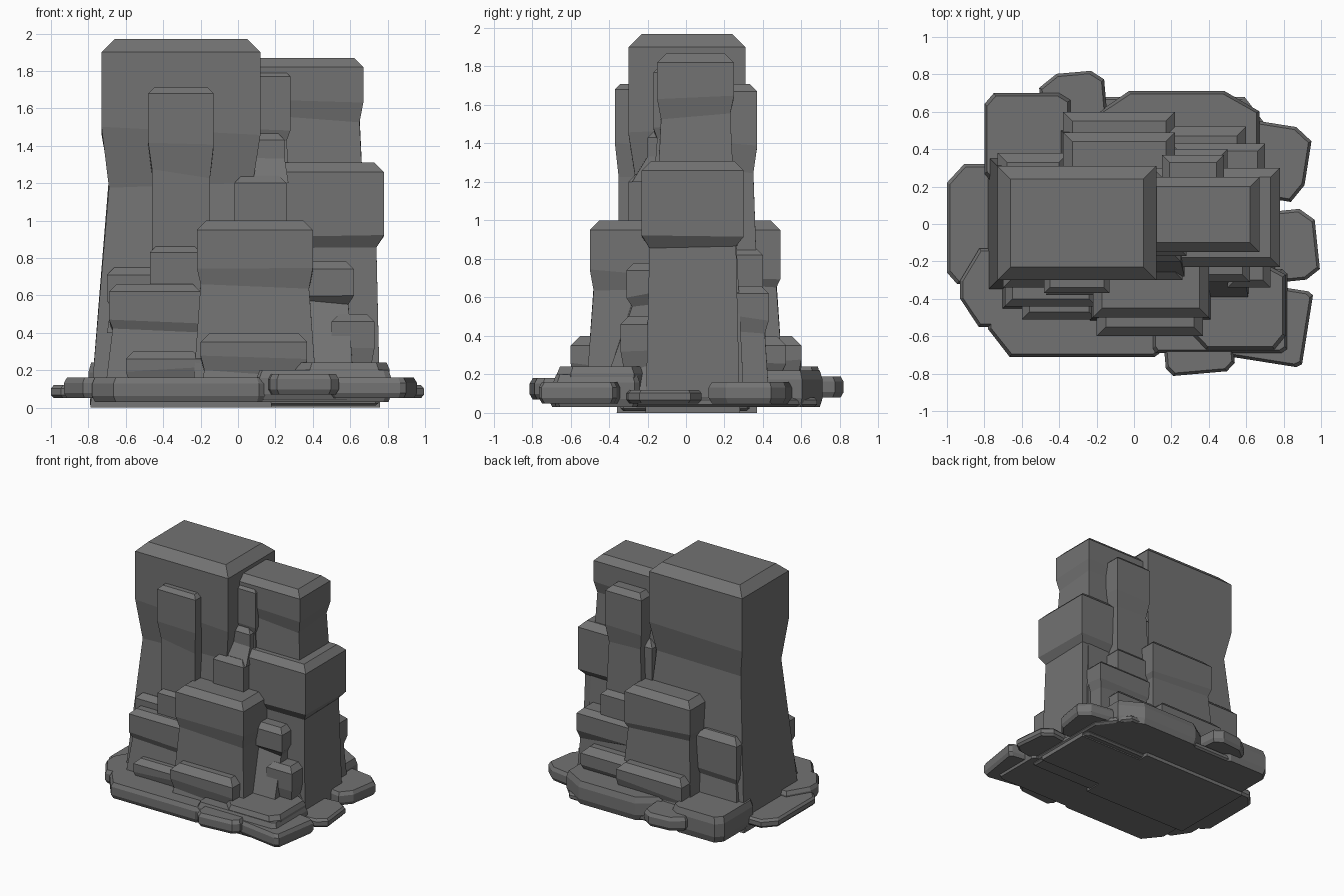
import bpy, bmesh, random
from math import radians
from mathutils import Matrix, Vector

random.seed(4)
cube = bpy.data.objects.get("Cube")
if cube:
    bpy.data.objects.remove(cube)

stone = bpy.data.materials.new("grey stone")
stone.use_nodes = True
grey = (0.17, 0.17, 0.17, 1)
stone.diffuse_color = grey
stone.node_tree.nodes["Principled BSDF"].inputs["Base Color"].default_value = grey


def loft(name, rings):
    """Skin a stack of equal-length rings and cap both ends."""
    bm = bmesh.new()
    loops = [[bm.verts.new(point) for point in ring] for ring in rings]
    for low, high in zip(loops, loops[1:]):
        for i in range(len(low)):
            j = (i + 1) % len(low)
            bm.faces.new((low[i], low[j], high[j], high[i]))
    bm.faces.new(loops[0])
    bm.faces.new(loops[-1])
    bmesh.ops.recalc_face_normals(bm, faces=bm.faces)
    mesh = bpy.data.meshes.new(name)
    bm.to_mesh(mesh)
    bm.free()
    mesh.materials.append(stone)
    bpy.context.collection.objects.link(bpy.data.objects.new(name, mesh))


def rock(name, x, y, z, ledge=None, drop=0.06, pinch=0.02, flare=0.02,
         chamfer=0.04, tilt=0.03, splay=0):
    """Upright block: splayed base, pinched waist under a ledge, worn top."""
    bottom, top = z
    if ledge is None:
        ledge = (bottom + top) / 2
    levels = [(bottom, flare, 0, splay), (ledge - drop, -pinch, tilt, 0),
              (ledge, 0, tilt, 0), (top - chamfer, 0, 0, 0), (top, -chamfer, 0, 0)]
    rings = []
    for height, grow, slope, step in levels:
        west, east = x[0] - grow, x[1] + grow
        front, back = y[0] - grow - step, y[1] + grow
        corners = ((west, front), (east, front), (east, back), (west, back))
        rings.append([(px, py, height + random.uniform(-slope, slope))
                      for px, py in corners])
    loft(name, rings)


def slab(name, x, y, z, cut=0.1, turn=0, bevel=0.015):
    """Flat stone with broken corners and a worn rim."""
    centre = Vector((sum(x) / 2, sum(y) / 2, 0))
    half_x, half_y = (x[1] - x[0]) / 2, (y[1] - y[0]) / 2
    spin = Matrix.Rotation(radians(turn), 3, "Z")
    outline = []
    for sx, sy in ((-1, -1), (1, -1), (1, 1), (-1, 1)):
        a, b = (cut * random.uniform(0.5, 1) for side in "ab")
        pair = [(sx * half_x, sy * (half_y - a)), (sx * (half_x - b), sy * half_y)]
        outline += pair if sx == sy else reversed(pair)
    low, high = z
    rim = (high - low) / 4
    rings = []
    for height, inset in ((low, bevel), (low + rim, 0), (high - rim, 0), (high, bevel)):
        scale_x, scale_y = 1 - inset / half_x, 1 - inset / half_y
        rings.append([centre + spin @ Vector((px * scale_x, py * scale_y, height))
                      for px, py in outline])
    loft(name, rings)


# Main towers
rock("tall_tower", x=(-.73, .12), y=(-.3, .31), z=(0, 1.97), ledge=1.48, drop=.27,
     pinch=.04, flare=.06, chamfer=.07, tilt=.04)
rock("second_tower", x=(0, .67), y=(-.15, .25), z=(.1, 1.87), ledge=1.65, drop=.1,
     flare=.05, chamfer=.05)
rock("right_shoulder", x=(.1, .78), y=(-.23, .3), z=(0, 1.31), ledge=.92,
     pinch=.04, flare=-.02, chamfer=.05, tilt=.01)

# Front pillars and steps
rock("front_pillar", x=(-.48, -.13), y=(-.37, -.2), z=(.7, 1.71), ledge=1.4,
     drop=.15, flare=-.02, chamfer=.03)
rock("cleft_pillar", x=(.1, .28), y=(-.17, 0), z=(.9, 1.8), ledge=1.5,
     drop=.1, chamfer=.03)
rock("cleft_ramp", x=(.08, .25), y=(-.2, 0), z=(1.2, 1.47), ledge=1.4,
     pinch=0, tilt=.01, splay=.06)
rock("cleft_step", x=(-.02, .26), y=(-.3, 0), z=(.9, 1.24), pinch=0, flare=0)
rock("front_block", x=(-.22, .4), y=(-.5, -.1), z=(.1, 1), ledge=.72, chamfer=.05)
rock("front_foot", x=(-.2, .37), y=(-.6, -.3), z=(.1, .4), flare=0, chamfer=.05)
rock("left_front_block", x=(-.69, -.2), y=(-.44, -.1), z=(.1, .66), ledge=.46)
rock("left_front_step", x=(-.47, -.2), y=(-.38, -.1), z=(.4, .87), flare=0)
rock("left_side_step", x=(-.7, -.4), y=(-.34, -.1), z=(.4, .75), flare=0)
rock("left_front_foot", x=(-.6, -.2), y=(-.51, -.3), z=(.1, .3))
rock("right_front_block", x=(.3, .62), y=(-.31, -.1), z=(.1, .78), ledge=.62,
     pinch=.03, flare=0, splay=.13)
rock("right_front_foot", x=(.5, .73), y=(-.34, -.1), z=(.1, .5), flare=.03)

# Back pillar and steps
rock("back_pillar", x=(.15, .48), y=(.1, .37), z=(.1, 1.71), ledge=1.4, drop=.15)
rock("back_block", x=(-.38, .22), y=(.2, .49), z=(.1, 1), ledge=.72, chamfer=.05)
rock("back_foot", x=(-.38, .22), y=(.3, .6), z=(.1, .4), flare=0, chamfer=.05)
rock("back_left_block", x=(-.73, -.35), y=(.2, .38), z=(.1, .75), chamfer=.05)
rock("back_right_block", x=(.2, .7), y=(.1, .43), z=(.1, .66), ledge=.5, flare=0)
rock("back_upper_step", x=(.13, .5), y=(.1, .4), z=(.4, .86), flare=0)
rock("back_right_foot", x=(.15, .6), y=(.3, .52), z=(.1, .4), chamfer=.05)

# Flat stones around the base
slab("left_stone", x=(-1, -.6), y=(-.32, .32), z=(.05, .12))
slab("left_front_stone", x=(-.93, -.4), y=(-.55, -.13), z=(.05, .16), cut=.2)
slab("front_stone", x=(-.78, .3), y=(-.71, -.2), z=(.03, .16), cut=.2)
slab("right_front_stone", x=(.1, .82), y=(-.69, -.24), z=(.03, .2), cut=.03)
slab("right_front_ledge", x=(.3, .81), y=(-.67, -.22), z=(.1, .24), cut=.1)
slab("front_chip", x=(.16, .53), y=(-.8, -.5), z=(.07, .18), cut=.05, turn=5)
slab("right_corner_stone", x=(.52, .93), y=(-.74, -.33), z=(.05, .16), cut=.03, turn=-9)
slab("right_stone", x=(.6, .98), y=(-.31, .07), z=(.05, .12), cut=.08, turn=6)
slab("right_back_stone", x=(.5, .93), y=(.14, .54), z=(.05, .16), turn=-9)
slab("back_stone", x=(-.2, .67), y=(.25, .71), z=(.03, .22), cut=.2)
slab("back_chip", x=(-.5, -.15), y=(.5, .81), z=(.08, .19), turn=5)
slab("left_back_stone", x=(-.8, -.34), y=(.22, .7), z=(.03, .24), cut=.06)

# Underside plates
slab("left_plate", x=(-.79, .09), y=(-.35, .36), z=(0, .06), cut=.02)
slab("right_plate", x=(.07, .75), y=(-.34, .33), z=(.01, .06), cut=.02)
slab("under_plate", x=(-.77, .77), y=(-.68, .68), z=(.03, .08), cut=.3)
